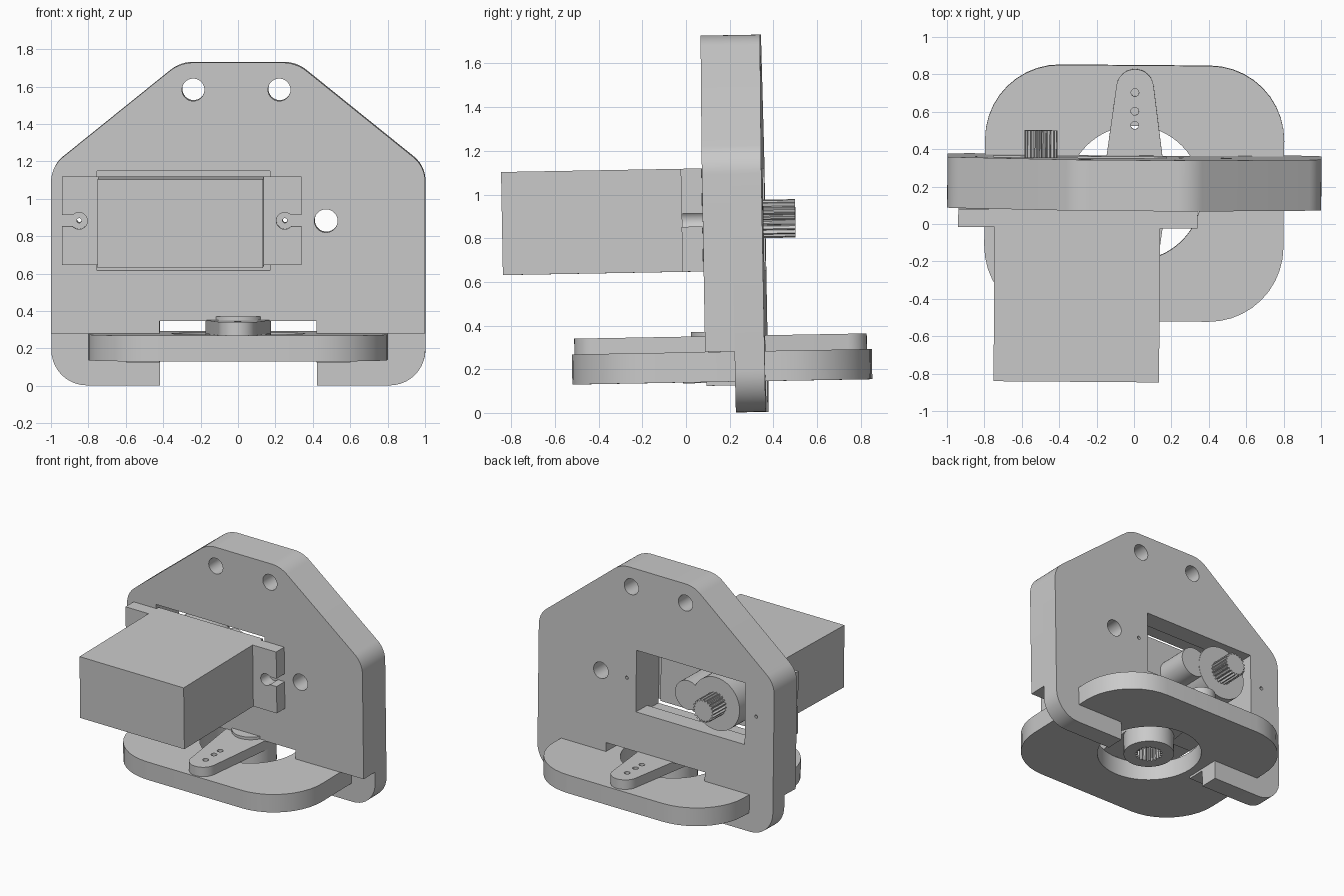
import bpy
from math import sin, cos, tan, pi, radians
from mathutils import Matrix, Vector

if "Cube" in bpy.data.objects:
    bpy.data.objects.remove(bpy.data.objects["Cube"])

grey = bpy.data.materials.new("plain grey")
grey.use_nodes = True
COLOUR = (0.59, 0.59, 0.59, 1)
grey.diffuse_color = COLOUR
grey.node_tree.nodes["Principled BSDF"].inputs["Base Color"].default_value = COLOUR

# The whole assembly leans very slightly
TILT = Matrix.Rotation(radians(-0.43), 4, 'Z') @ Matrix.Rotation(radians(1.03), 4, 'X')


def circle(x, y, r, n=40):
    return [(x + r * cos(2 * pi * i / n), y + r * sin(2 * pi * i / n)) for i in range(n)]


def gear(x, y, outer, inner, teeth=20):
    pts = []
    for i in range(teeth * 4):
        r = outer if i % 4 < 2 else inner
        a = pi * i / (teeth * 2)
        pts.append((x + r * cos(a), y + r * sin(a)))
    return pts


def rect(x0, x1, y0, y1):
    return [(x0, y0), (x1, y0), (x1, y1), (x0, y1)]


def mirrored(half):
    return half + [(-p[0], *p[1:]) for p in reversed(half)]


def rounded(points, steps=10):
    """Points are (x, y, corner radius)."""
    out = []
    for i, (x, y, r) in enumerate(points):
        p = Vector((x, y))
        if r == 0:
            out.append((x, y))
            continue
        d1 = (Vector(points[i - 1][:2]) - p).normalized()
        d2 = (Vector(points[(i + 1) % len(points)][:2]) - p).normalized()
        half = d1.angle(d2) / 2
        centre = p + (d1 + d2).normalized() * r / sin(half)
        start = (p + d1 * r / tan(half) - centre).normalized()
        end = (p + d2 * r / tan(half) - centre).normalized()
        out += [tuple(centre + r * start.slerp(end, k / steps)) for k in range(steps + 1)]
    return out


def slab(name, axis, low, high, *loops):
    """Extrude an outline, with inner loops as holes, along z or y."""
    curve = bpy.data.curves.new(name, 'CURVE')
    curve.dimensions = '2D'
    curve.fill_mode = 'BOTH'
    curve.extrude = (high - low) / 2
    for loop in loops:
        spline = curve.splines.new('POLY')
        spline.points.add(len(loop) - 1)
        for point, (x, y) in zip(spline.points, loop):
            point.co = (x, y, 0, 1)
        spline.use_cyclic_u = True
    obj = bpy.data.objects.new(name, curve)
    bpy.context.collection.objects.link(obj)
    bpy.ops.object.select_all(action='DESELECT')
    obj.select_set(True)
    bpy.context.view_layer.objects.active = obj
    bpy.ops.object.convert(target='MESH')
    obj = bpy.context.object
    mid = (low + high) / 2
    if axis == 'y':
        place = Matrix.Translation((0, mid, 0)) @ Matrix.Rotation(pi / 2, 4, 'X')
    else:
        place = Matrix.Translation((0, 0, mid))
    obj.data.transform(TILT @ place)
    obj.data.materials.clear()
    obj.data.materials.append(grey)
    bpy.ops.object.shade_smooth_by_angle(angle=radians(30))


# Upright plate: full back layer with legs, front layer resting on the base
FRONT, STEP, BACK = 0.1, 0.235, 0.372
top = [(1, 1.17, 0.17), (0.31, 1.726, 0.2)]
holes = [circle(-0.24, 1.581, 0.06), circle(0.22, 1.581, 0.06), circle(0.47, 0.88, 0.062),
         circle(-0.85, 0.882, 0.013, 12), circle(0.25, 0.882, 0.013, 12)]
legs = [(0.42, 0.345, 0), (0.42, -0.002, 0), (1, -0.002, 0.19)]
tabs = [(0.42, 0.345, 0), (0.42, 0.122, 0), (0.6, 0.122, 0), (0.6, 0.278, 0), (1, 0.278, 0)]
slab("upright_back_layer", 'y', STEP, BACK, rounded(mirrored(legs + top)),
     rect(-0.755, 0.17, 0.645, 1.112), *holes)
slab("upright_front_layer", 'y', FRONT, STEP, rounded(mirrored(tabs + top)),
     rect(-0.755, 0.17, 0.615, 1.146), *holes)

# Base plate with side slots for the legs and a round opening
base = [(0.8, -0.515, 0.4), (0.8, STEP, 0), (0.42, STEP, 0),
        (0.42, BACK, 0), (0.8, BACK, 0), (0.8, 0.853, 0.4)]
CY = 0.164
slab("base_plate", 'z', 0.139, 0.277, rounded(mirrored(base)), circle(0, CY + 0.005, 0.36, 64))

# Two-armed horn with small holes, splined hub and cap
HUB, TIP, REACH = 0.175, 0.1, 0.57
lean = (HUB - TIP) / REACH
outline = []
for side in (1, -1):
    for k in range(17):
        a = lean + (pi - 2 * lean) * k / 16
        outline.append((side * TIP * cos(a), CY + side * (REACH + TIP * sin(a))))
    for k in range(7):
        a = pi - lean + 2 * lean * k / 6
        outline.append((side * HUB * cos(a), CY + side * HUB * sin(a)))
pin_holes = [circle(0, CY + s * d, 0.021, 16) for s in (1, -1) for d in (0.37, 0.445, 0.545)]
slab("horn_arms", 'z', 0.276, 0.349, outline, *pin_holes)
slab("horn_hub", 'z', 0.135, 0.276, circle(0, CY, HUB), gear(0, CY, 0.095, 0.08))
slab("horn_cap", 'z', 0.349, 0.369, circle(0, CY, 0.135), circle(0, CY, 0.05))

# Servo body
SX, SZ = -0.3, 0.882
slab("servo_body", 'y', -0.826, 0.12, rect(SX - 0.445, SX + 0.44, SZ - 0.236, SZ + 0.236))

# Mounting flange with a keyhole slot at each end
flange = []
for side in (1, -1):
    flange += [(SX + side * 0.64, SZ - side * 0.236), (SX + side * 0.64, SZ - side * 0.03)]
    for k in range(17):
        a = -radians(42) - radians(276) * k / 16
        flange.append((SX + side * (0.55 + 0.045 * cos(a)), SZ + side * 0.045 * sin(a)))
    flange += [(SX + side * 0.64, SZ + side * 0.03), (SX + side * 0.64, SZ + side * 0.236)]
slab("servo_flange", 'y', -0.002, FRONT - 0.006, flange)

# Gearbox bosses and splined output shaft
slab("gear_boss_large", 'y', 0.12, 0.36, circle(-0.5, SZ, 0.2))
slab("gear_boss_small", 'y', 0.12, 0.358, circle(-0.26, SZ, 0.11))
slab("output_shaft", 'y', 0.36, 0.513, gear(-0.5, SZ, 0.088, 0.074))
